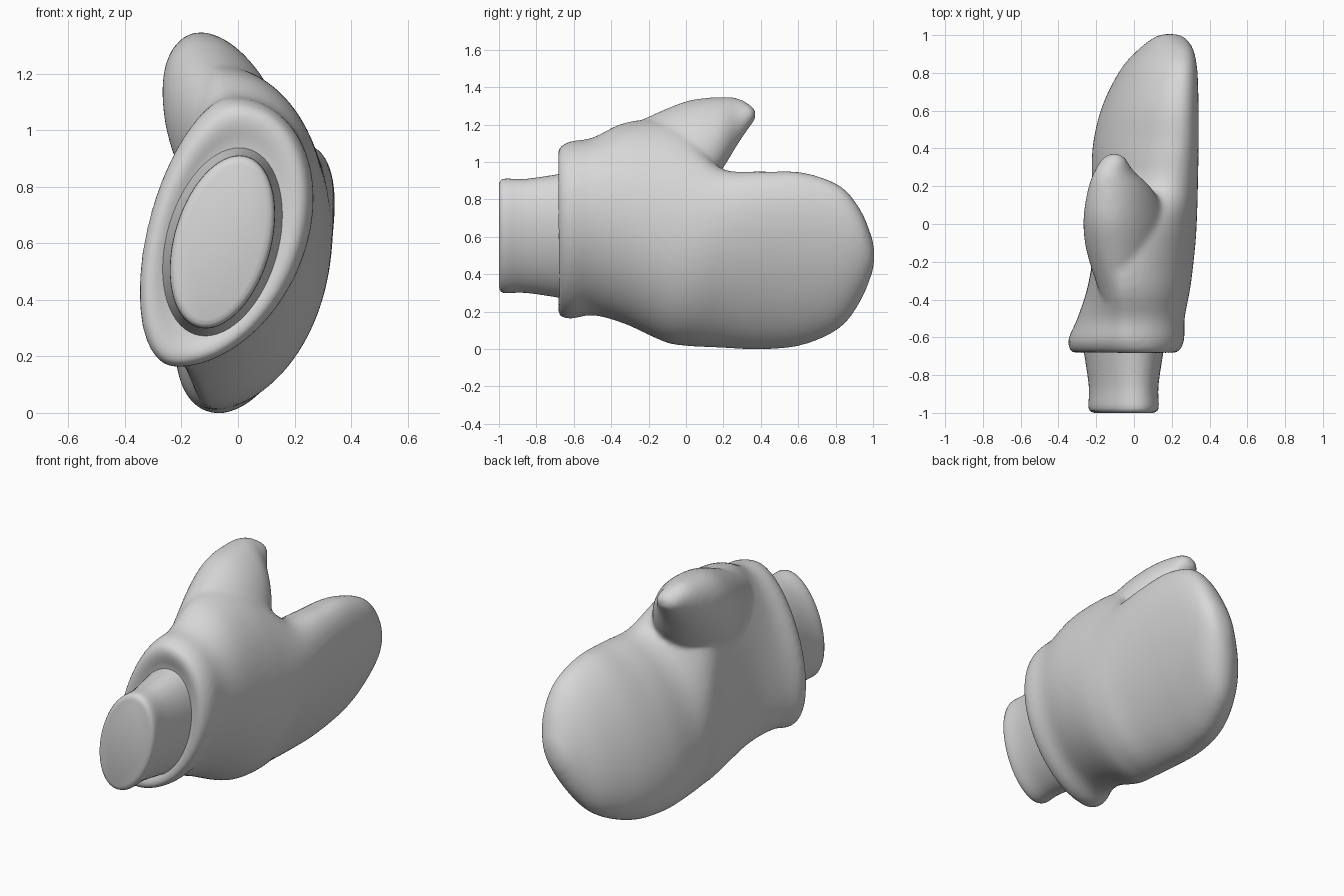
import bpy, bmesh, math

if "Cube" in bpy.data.objects:
    bpy.data.objects.remove(bpy.data.objects["Cube"])

grey = bpy.data.materials.new("soft grey")
grey.diffuse_color = (0.68, 0.68, 0.68, 1)
grey.use_nodes = True
grey.node_tree.nodes["Principled BSDF"].inputs["Base Color"].default_value = grey.diffuse_color


def smooth_stations(pts, steps=4):
    """Run a smooth curve through the few given stations."""
    ext = [pts[0]] + pts + [pts[-1]]
    out = []
    for p, q, r, s in zip(ext, ext[1:], ext[2:], ext[3:]):
        for k in range(steps):
            t = k / steps
            out.append([b + t / 2 * (c - a + t * (2 * a - 5 * b + 4 * c - d + t * (3 * (b - c) + d - a)))
                        for a, b, c, d in zip(p, q, r, s)])
    return out + [pts[-1]]


def loft(name, stations, sides=64):
    """Loft leaning ovals along y; station = y, x low, x high, z low, z high, x of bottom, x of top."""
    bm = bmesh.new()
    rings = []
    for y, x0, x1, z0, z1, xb, xt in smooth_stations(stations):
        mid, lean = (xb + xt) / 2, (xt - xb) / 2
        cz, b = (z0 + z1) / 2, (z1 - z0) / 2
        right = math.sqrt(max((x1 - mid) ** 2 - lean ** 2, 1e-4))
        left = math.sqrt(max((mid - x0) ** 2 - lean ** 2, 1e-4))
        ring = []
        for i in range(sides):
            c, s = math.cos(math.tau * i / sides), math.sin(math.tau * i / sides)
            x = mid + lean * s + c * (right if c > 0 else left)
            ring.append(bm.verts.new((x, y, cz + b * s)))
        rings.append(ring)
    for r, s in zip(rings, rings[1:]):
        for i in range(sides):
            j = (i + 1) % sides
            bm.faces.new((r[i], r[j], s[j], s[i]))
    bm.faces.new(rings[0])
    bm.faces.new(rings[-1])
    bmesh.ops.recalc_face_normals(bm, faces=bm.faces)
    me = bpy.data.meshes.new(name)
    bm.to_mesh(me)
    bm.free()
    me.materials.append(grey)
    ob = bpy.data.objects.new(name, me)
    bpy.context.collection.objects.link(ob)
    return ob


def shade(ob, degrees):
    bpy.ops.object.select_all(action='DESELECT')
    bpy.context.view_layer.objects.active = ob
    ob.select_set(True)
    bpy.ops.object.shade_smooth_by_angle(angle=math.radians(degrees))


# Wrist stub: one oval, rounded in at its end and flaring slightly into the hem
wrist = loft("wrist", [
    (y, -0.24 + g, 0.13 - g, 0.30 + g, 0.91 - g, -0.115, 0.005)
    for y, g in ((-1.0, 0.03), (-0.975, 0.0), (-0.85, 0.0), (-0.62, -0.035))])
shade(wrist, 60)

# Mitten hand: rolled hem, a body rising into the thumb root, then a domed paddle
mitten = loft("mitten", [
    (-0.66, -0.25, 0.14, 0.27, 0.95, -0.13, 0.0),
    (-0.685, -0.32, 0.22, 0.19, 1.06, -0.2, 0.0),
    (-0.62, -0.35, 0.265, 0.16, 1.11, -0.22, -0.02),
    (-0.5, -0.3, 0.268, 0.18, 1.13, -0.2, -0.03),
    (-0.33, -0.245, 0.3, 0.135, 1.21, -0.15, -0.06),
    (-0.11, -0.21, 0.325, 0.035, 1.23, -0.11, -0.08),
    (0.02, -0.21, 0.333, 0.015, 1.17, -0.1, -0.04),
    (0.18, -0.22, 0.338, 0.007, 0.97, -0.08, 0.16),
    (0.4, -0.22, 0.342, -0.002, 0.95, -0.065, 0.22),
    (0.62, -0.17, 0.342, 0.02, 0.945, -0.03, 0.235),
    (0.82, -0.07, 0.335, 0.11, 0.875, 0.04, 0.25),
    (0.93, 0.03, 0.312, 0.25, 0.75, 0.1, 0.245),
    (0.99, 0.11, 0.265, 0.39, 0.61, 0.16, 0.22),
    (1.006, 0.16, 0.22, 0.46, 0.54, 0.18, 0.2)])

# Thumb, broad at its root and narrowing to a blunt tip
thumb = loft("thumb", [
    (-0.4, -0.17, 0.08, 0.7, 1.15, 0.0, -0.06),
    (-0.15, -0.25, 0.17, 0.66, 1.265, 0.03, -0.1),
    (0.02, -0.268, 0.18, 0.74, 1.33, 0.06, -0.12),
    (0.18, -0.245, 0.1, 0.94, 1.347, 0.0, -0.13),
    (0.28, -0.21, 0.0, 1.1, 1.34, -0.06, -0.13),
    (0.35, -0.165, -0.045, 1.2, 1.3, -0.105, -0.105),
    (0.372, -0.13, -0.08, 1.23, 1.275, -0.105, -0.105)])

# Weld thumb and mitten into one soft skin
bpy.ops.object.select_all(action='DESELECT')
thumb.select_set(True)
mitten.select_set(True)
bpy.context.view_layer.objects.active = mitten
bpy.ops.object.join()
remesh = mitten.modifiers.new("weld", 'REMESH')
remesh.mode = 'VOXEL'
remesh.voxel_size = 0.016
remesh.use_smooth_shade = True
soften = mitten.modifiers.new("soften", 'SMOOTH')
soften.factor = 0.5
soften.iterations = 10
for m in ("weld", "soften"):
    bpy.ops.object.modifier_apply(modifier=m)
shade(mitten, 80)
